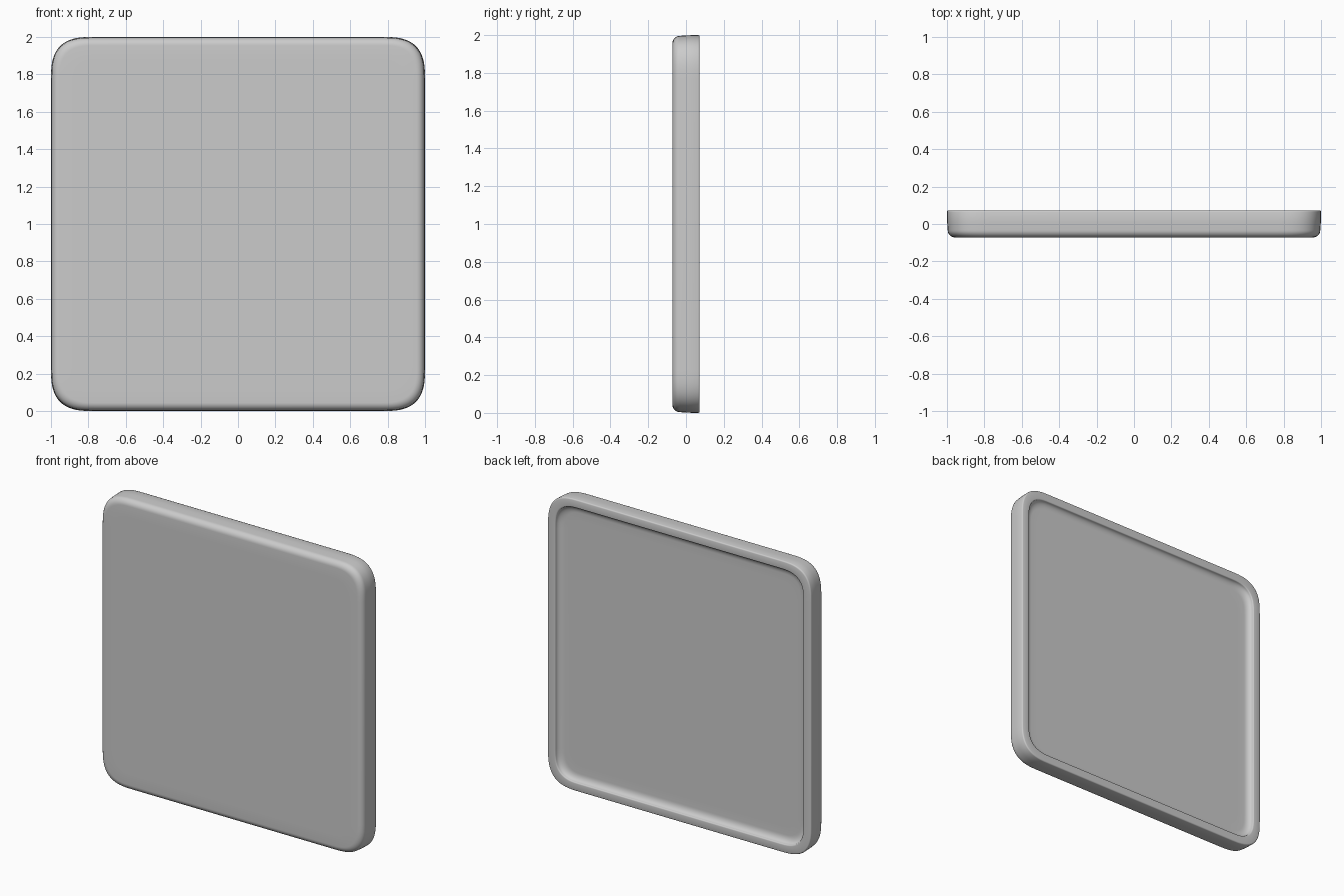
import bpy, bmesh, math

if "Cube" in bpy.data.objects:
    bpy.data.objects.remove(bpy.data.objects["Cube"])

R = 0.23      # corner reach of the outline
N = 16        # segments per corner
P = 2.9       # squareness of the corner curve
D = 0.0725    # half depth
FLOOR = 0.035  # y of the recess floor


def outline(inset):
    """Rounded square, softer than a plain arc, inset from the 2 x 2 outline."""
    h, r = 1 - inset, max(R - inset * 0.8, 0.1)
    pts = []
    for q in range(4):
        c, s = round(math.cos(q * math.pi / 2)), round(math.sin(q * math.pi / 2))
        for i in range(N + 1):
            a = math.pi / 2 * i / N
            x = h - r + r * abs(math.cos(a)) ** (2 / P)
            z = h - r + r * abs(math.sin(a)) ** (2 / P)
            pts.append((c * x - s * z, s * x + c * z))
    return pts


def fillet(cx, cy, rx, ry, a0, a1, n=8):
    return [(cx + rx * math.cos(math.radians(a0 + (a1 - a0) * i / n)),
             cy + ry * math.sin(math.radians(a0 + (a1 - a0) * i / n))) for i in range(n + 1)]


# Cross-section as (inset, y): front face edge, outer wall, back rim, recess floor
profile = [(0.12, -D)]
profile += fillet(0.045, -D + 0.04, 0.041, 0.04, 270, 180)
profile += [(0.001, 0.01), (0.0, D - 0.008), (0.002, D - 0.002), (0.008, D)]
profile += [(0.05, D), (0.056, D - 0.001)]
profile += fillet(0.105, D - 0.005, 0.047, D - 0.005 - FLOOR, 180, 270)
profile += [(0.16, FLOOR)]

bm = bmesh.new()
rings = [[bm.verts.new((x, y, z + 1)) for x, z in outline(inset)] for inset, y in profile]
for a, b in zip(rings, rings[1:]):
    for i in range(len(a)):
        j = (i + 1) % len(a)
        bm.faces.new((a[i], a[j], b[j], b[i]))
bm.faces.new(rings[0])
bm.faces.new(rings[-1])
bmesh.ops.recalc_face_normals(bm, faces=bm.faces)

mesh = bpy.data.meshes.new("square_tray_panel")
bm.to_mesh(mesh)
bm.free()
panel = bpy.data.objects.new("square_tray_panel", mesh)
bpy.context.collection.objects.link(panel)
bpy.context.view_layer.objects.active = panel
panel.select_set(True)
bpy.ops.object.shade_smooth_by_angle(angle=math.radians(60))
